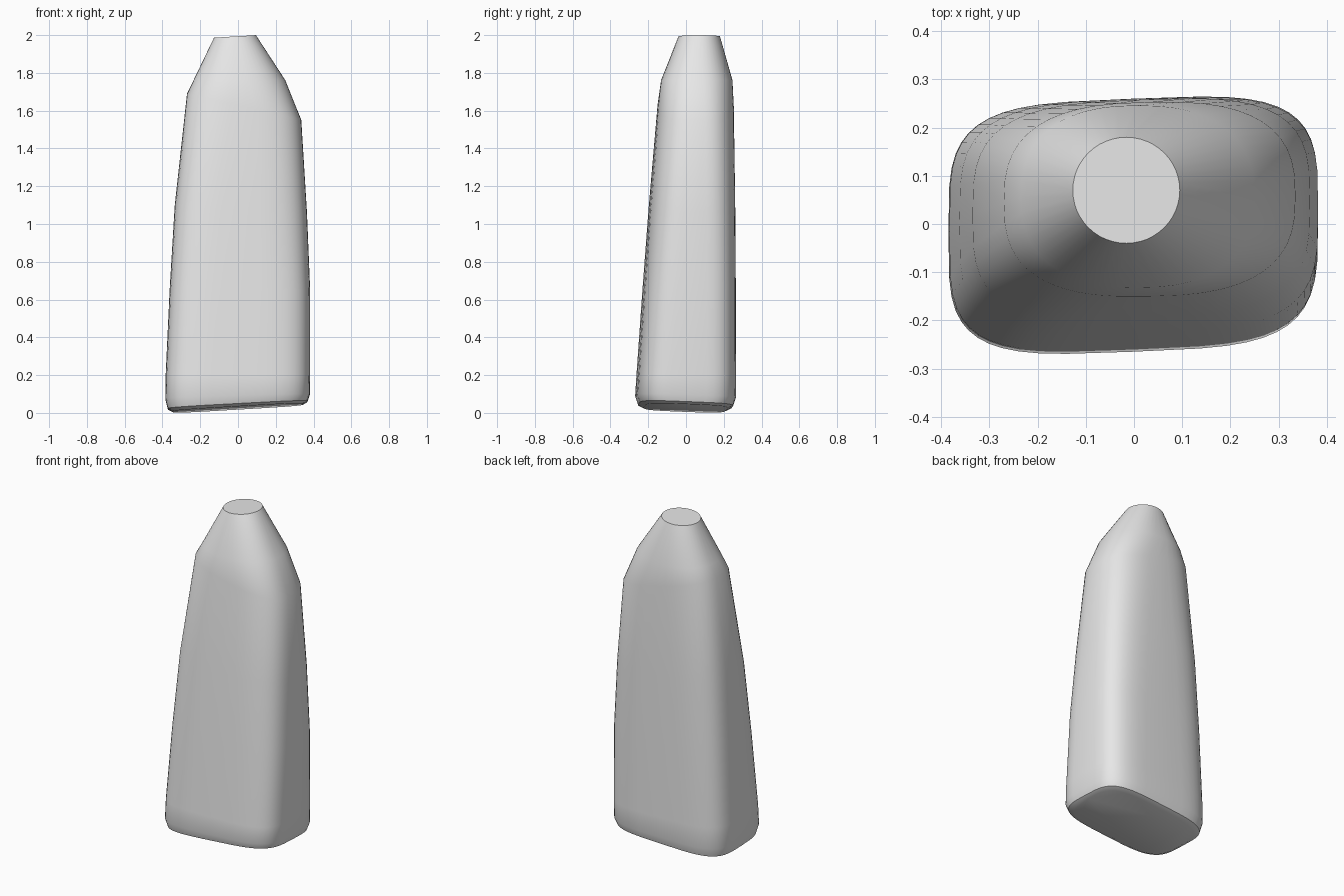
import bpy, bmesh, math

cube = bpy.data.objects.get("Cube")
if cube:
    bpy.data.objects.remove(cube, do_unlink=True)

GREY = (0.8, 0.8, 0.8, 1)
mat = bpy.data.materials.new("plain grey")
mat.use_nodes = True
mat.diffuse_color = GREY
mat.node_tree.nodes["Principled BSDF"].inputs["Base Color"].default_value = GREY

SIDES = 48


def ring(bm, left, right, front, back, z, tilt_x=0, tilt_y=0, power=4, skew=0.04):
    """Rounded-rectangle cross-section, skewed in plan and tilted in height."""
    cx, cy = (left + right) / 2, (front + back) / 2
    verts = []
    for i in range(SIDES):
        a = 2 * math.pi * i / SIDES
        c, s = math.cos(a), math.sin(a)
        x = (right - left) / 2 * math.copysign(abs(c) ** (2 / power), c)
        y = (back - front) / 2 * math.copysign(abs(s) ** (2 / power), s)
        y += skew * x
        verts.append(bm.verts.new((cx + x, cy + y, z + tilt_x * x + tilt_y * y)))
    return verts


bm = bmesh.new()
rings = [
    # slanted foot with a rounded rim
    ring(bm, -0.345, 0.345, -0.22, 0.215, 0.026, 0.06, -0.04),
    ring(bm, -0.372, 0.368, -0.25, 0.245, 0.04, 0.055, -0.04),
    ring(bm, -0.385, 0.38, -0.265, 0.26, 0.085, 0.03, -0.03),
    # long tapering body
    ring(bm, -0.383, 0.382, -0.258, 0.26, 0.2),
    ring(bm, -0.362, 0.382, -0.227, 0.26, 0.65, power=3.7),
    ring(bm, -0.335, 0.365, -0.195, 0.258, 1.08, -0.05, power=3.3),
    # lopsided shoulder
    ring(bm, -0.27, 0.335, -0.15, 0.253, 1.62, -0.23, power=2.7, skew=0.02),
    ring(bm, -0.235, 0.25, -0.132, 0.246, 1.762, power=2.4, skew=0),
    # round flat tip
    ring(bm, -0.127, 0.095, -0.04, 0.18, 1.993, 0.06, power=2, skew=0),
]
for low, high in zip(rings, rings[1:]):
    for i in range(SIDES):
        j = (i + 1) % SIDES
        bm.faces.new((low[i], low[j], high[j], high[i]))
bm.faces.new(rings[0][::-1])
bm.faces.new(rings[-1])
bmesh.ops.recalc_face_normals(bm, faces=bm.faces)

mesh = bpy.data.meshes.new("tapered_body")
bm.to_mesh(mesh)
bm.free()
mesh.materials.append(mat)
body = bpy.data.objects.new("tapered_body", mesh)
bpy.context.collection.objects.link(body)

# smooth sides, crisp tip and foot edges
bpy.ops.object.select_all(action="DESELECT")
body.select_set(True)
bpy.context.view_layer.objects.active = body
bpy.ops.object.shade_smooth_by_angle(angle=math.radians(40))
